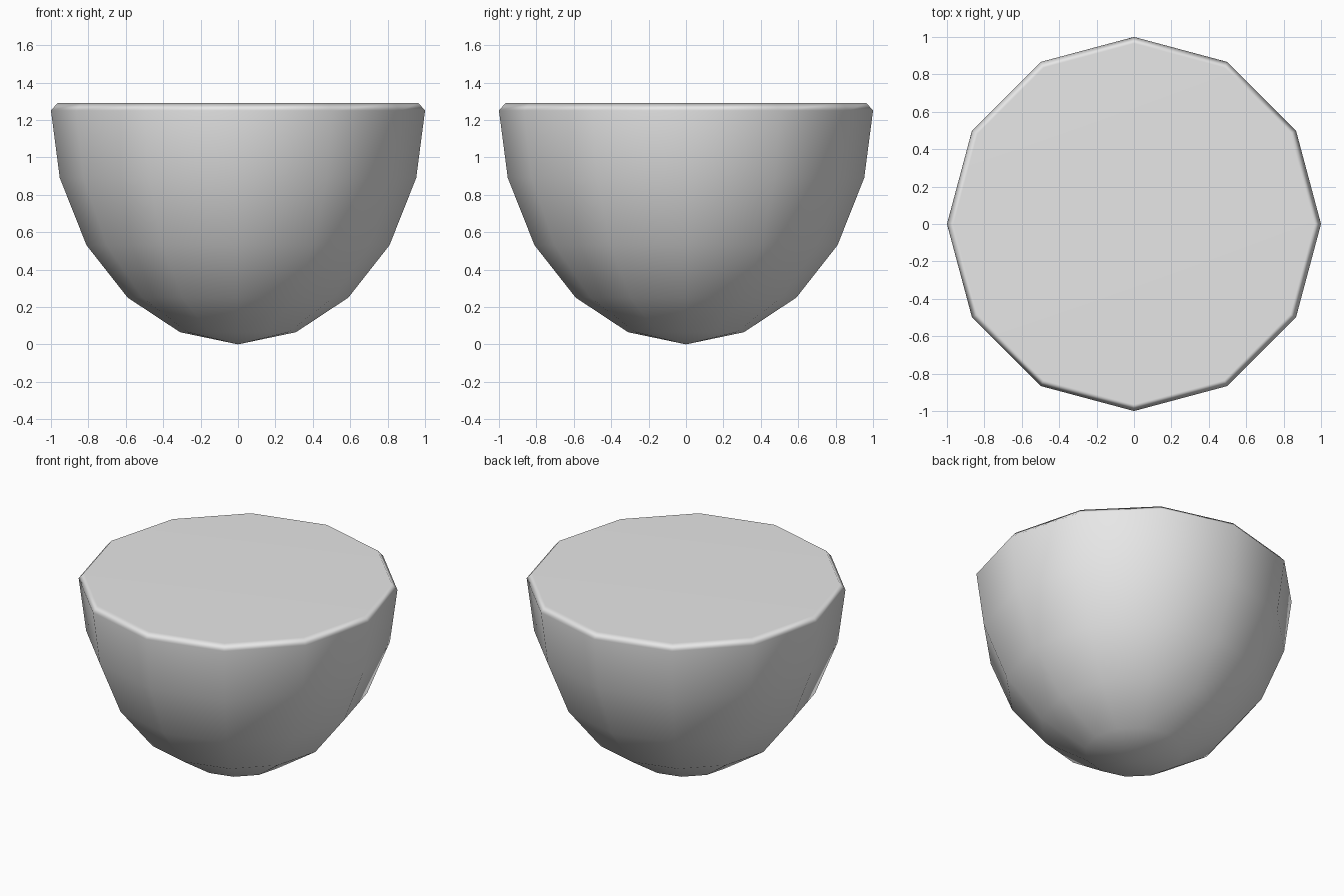
import bpy, bmesh, math

cube = bpy.data.objects.get("Cube")
if cube:
    bpy.data.objects.remove(cube, do_unlink=True)

SIDES = 12
# Rings from just above the bottom tip to the chamfered rim: (radius, height)
PROFILE = [(0.31, 0.065), (0.59, 0.25), (0.81, 0.53),
           (0.953, 0.89), (1.0, 1.25), (0.965, 1.29)]

# Plain grey material
grey = bpy.data.materials.new("light grey")
grey.use_nodes = True
colour = (0.8, 0.8, 0.8, 1.0)
grey.diffuse_color = colour
grey.node_tree.nodes["Principled BSDF"].inputs["Base Color"].default_value = colour

# Solid faceted half dome, tip down
bm = bmesh.new()
tip = bm.verts.new((0, 0, 0))
rings = []
for r, z in PROFILE:
    rings.append([bm.verts.new((r * math.cos(math.tau * i / SIDES),
                                r * math.sin(math.tau * i / SIDES), z))
                  for i in range(SIDES)])
for i in range(SIDES):
    j = (i + 1) % SIDES
    bm.faces.new((tip, rings[0][j], rings[0][i]))
    for low, high in zip(rings, rings[1:]):
        bm.faces.new((low[i], low[j], high[j], high[i]))
# Flat top cap
bm.faces.new(rings[-1])
bmesh.ops.recalc_face_normals(bm, faces=bm.faces[:])
for f in bm.faces:
    f.smooth = True

mesh = bpy.data.meshes.new("half_dome")
bm.to_mesh(mesh)
bm.free()
mesh.materials.append(grey)
dome = bpy.data.objects.new("half_dome", mesh)
bpy.context.collection.objects.link(dome)

# Keep the cap flat while the chamfer shades softly
weighted = dome.modifiers.new("weighted_normals", 'WEIGHTED_NORMAL')
weighted.mode = 'FACE_AREA'
weighted.weight = 50
